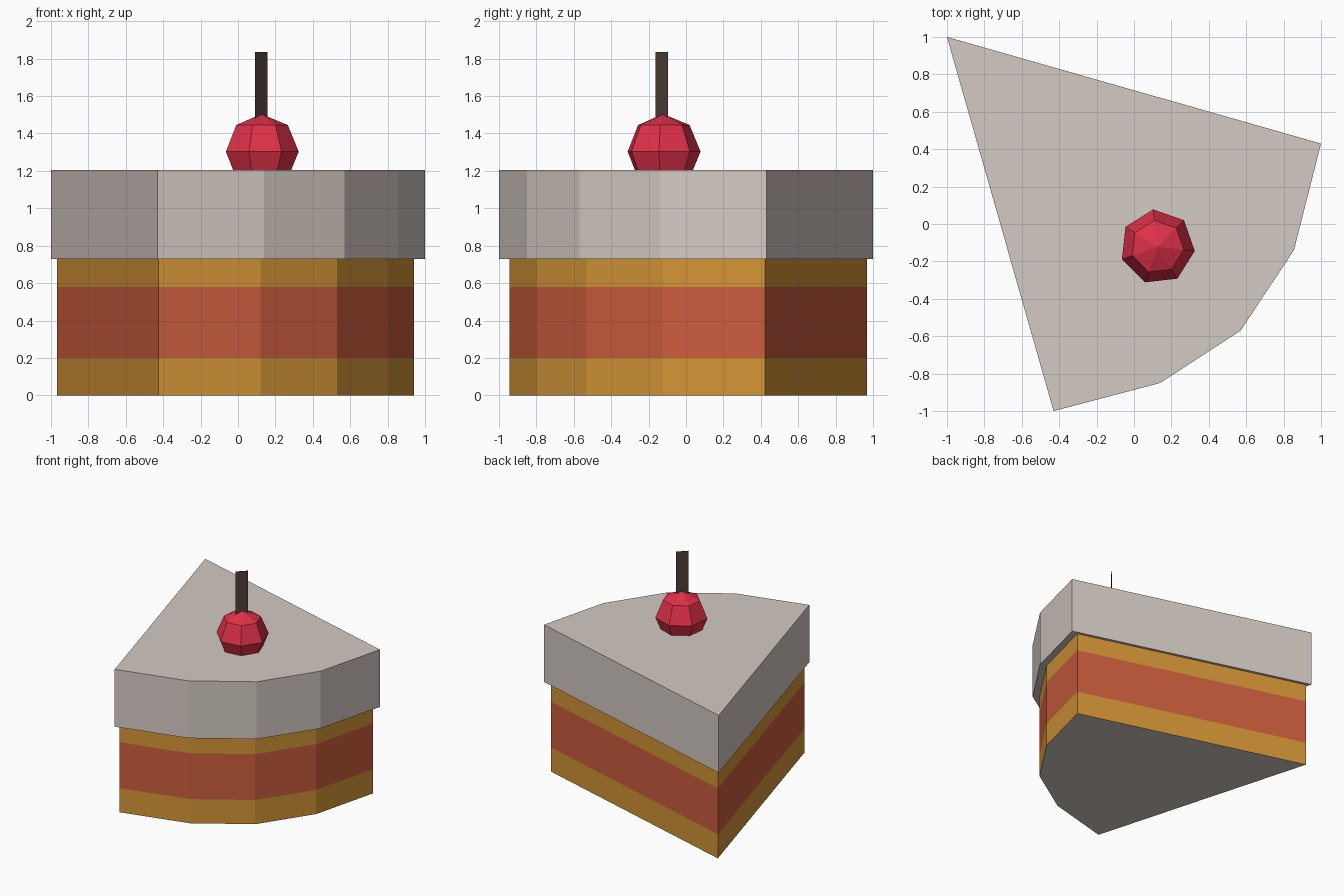
import bpy, bmesh, math
from mathutils import Matrix

if "Cube" in bpy.data.objects:
    bpy.data.objects.remove(bpy.data.objects["Cube"])


def lin(c):
    return c / 12.92 if c <= 0.04045 else ((c + 0.055) / 1.055) ** 2.4


def material(name, r, g, b):
    m = bpy.data.materials.new(name)
    m.diffuse_color = (lin(r), lin(g), lin(b), 1)
    m.use_nodes = True
    m.node_tree.nodes["Principled BSDF"].inputs["Base Color"].default_value = m.diffuse_color
    return m


ICING = material("cream_icing", 0.83, 0.79, 0.765)
SPONGE = material("golden_sponge", 0.83, 0.585, 0.215)
JAM = material("jam_red", 0.80, 0.365, 0.24)
CHERRY = material("cherry_red", 0.88, 0.19, 0.285)
STEM = material("stem_brown", 0.31, 0.245, 0.215)


def finish(name, bm, mats):
    me = bpy.data.meshes.new(name)
    bm.to_mesh(me)
    bm.free()
    for m in mats:
        me.materials.append(m)
    ob = bpy.data.objects.new(name, me)
    bpy.context.collection.objects.link(ob)
    return ob


def stack(name, outline, heights, mats, wall_mats, bottom=None, top=None):
    """Vertical prism with one wall band per height step and optional caps."""
    bm = bmesh.new()
    rings = [[bm.verts.new((x, y, z)) for x, y in outline] for z in heights]
    n = len(outline)
    for k, mi in enumerate(wall_mats):
        lo, hi = rings[k], rings[k + 1]
        for i in range(n):
            j = (i + 1) % n
            bm.faces.new((lo[i], lo[j], hi[j], hi[i])).material_index = mi
    if bottom is not None:
        bm.faces.new(rings[0][::-1]).material_index = bottom
    if top is not None:
        bm.faces.new(rings[-1]).material_index = top
    return finish(name, bm, mats)


# Wedge outline, counter-clockwise from the tip
wedge = [(-1, 1), (-0.43, -1), (0.14, -0.85), (0.57, -0.57), (0.855, -0.14), (1, 0.43)]
inner = [(x * 0.955 - 0.014, y * 0.955 + 0.012) for x, y in wedge]

# Layered cake body and the icing slab
stack("cake_layers", inner, [0, 0.2, 0.58, 0.73], [SPONGE, JAM, ICING], [0, 1, 0], bottom=2)
stack("icing", wedge, [0.73, 1.205], [ICING], [0], bottom=0, top=0)

# Seven-sided cherry
bm = bmesh.new()
bmesh.ops.create_uvsphere(
    bm, u_segments=7, v_segments=4, radius=0.201,
    matrix=Matrix.Translation((0.125, -0.122, 1.303)) @ Matrix.Rotation(math.radians(6.5), 4, 'Z'))
finish("cherry", bm, [CHERRY])

# Flat stem standing on the diagonal
bm = bmesh.new()
a, b = (0.09, -0.163), (0.157, -0.096)
bm.faces.new([bm.verts.new((x, y, z)) for (x, y), z in
              ((a, 1.45), (b, 1.45), (b, 1.835), (a, 1.835))])
finish("cherry_stem", bm, [STEM])
